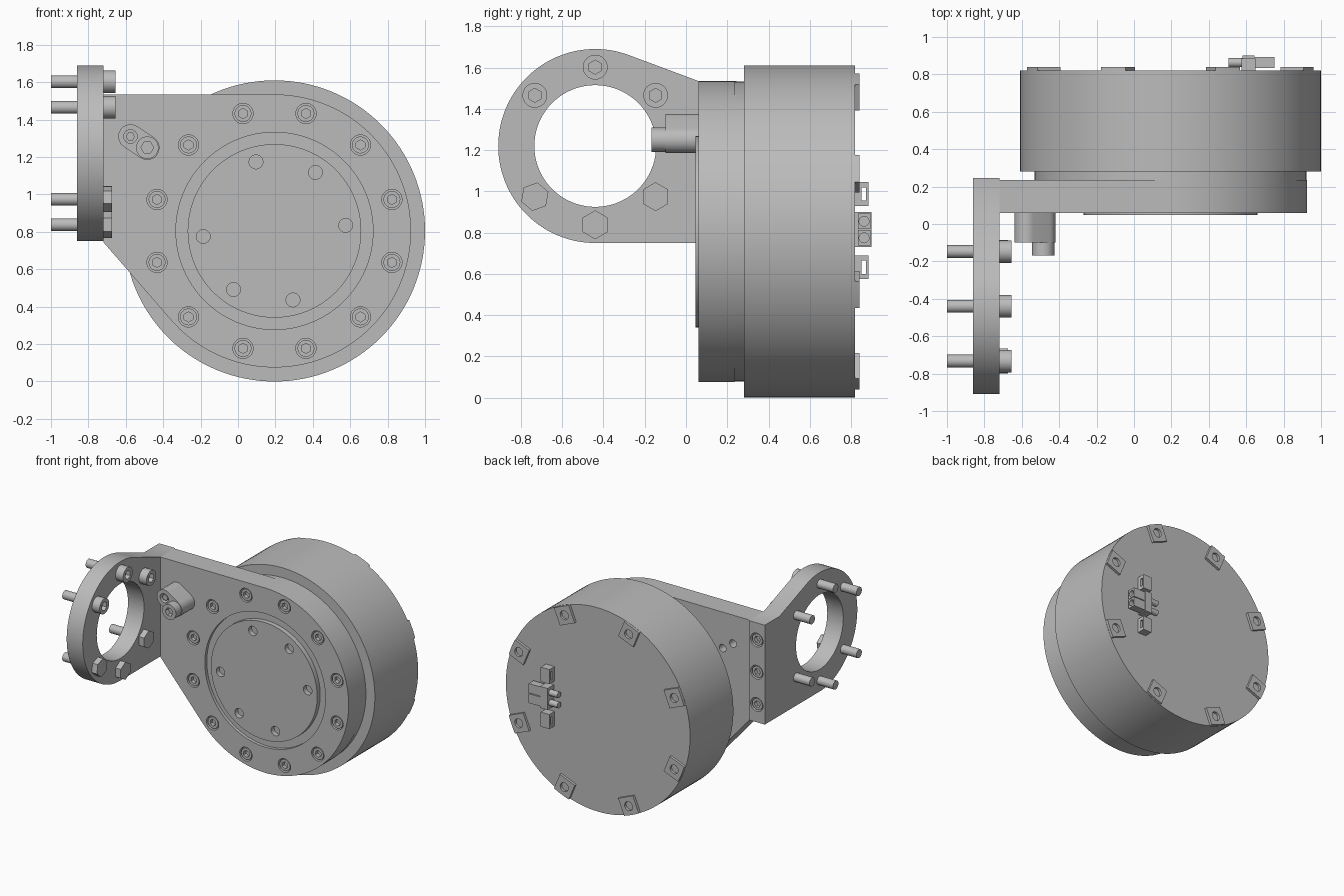
import bpy, bmesh
from math import cos, sin, radians, pi
from mathutils import Vector

if "Cube" in bpy.data.objects:
    bpy.data.objects.remove(bpy.data.objects["Cube"], do_unlink=True)

grey = bpy.data.materials.new("machined_grey")
grey.use_nodes = True
grey.diffuse_color = (0.5, 0.5, 0.5, 1)
grey.node_tree.nodes["Principled BSDF"].inputs["Base Color"].default_value = (0.5, 0.5, 0.5, 1)


# ---- helpers: 2D outlines -------------------------------------------------
def polar(c, r, deg):
    return (c[0] + r * cos(radians(deg)), c[1] + r * sin(radians(deg)))


def arc(c, r, a, b, n=64):
    return [polar(c, r, a + (b - a) * i / n) for i in range(n + 1)]


def circle(c, r, n=32, start=0):
    return [polar(c, r, start + 360 * i / n) for i in range(n)]


def rect(u0, v0, u1, v1):
    return [(u0, v0), (u1, v0), (u1, v1), (u0, v1)]


def circles(centres, r, n=32, start=0):
    return [circle(c, r, n, start) for c in centres]


# ---- helpers: solids ------------------------------------------------------
def raw_prisms(name, outlines, lo, hi, axis):
    """Extrude each outline from lo to hi along the x or y axis."""
    bm = bmesh.new()
    place = {"y": lambda p, w: (p[0], w, p[1]), "x": lambda p, w: (w, p[0], p[1])}[axis]
    for pts in outlines:
        rings = [[bm.verts.new(place(p, w)) for p in pts] for w in (lo, hi)]
        bm.faces.new(rings[0])
        bm.faces.new(rings[1])
        for i in range(len(pts)):
            j = (i + 1) % len(pts)
            bm.faces.new((rings[0][i], rings[0][j], rings[1][j], rings[1][i]))
    bmesh.ops.recalc_face_normals(bm, faces=bm.faces)
    me = bpy.data.meshes.new(name)
    bm.to_mesh(me)
    bm.free()
    me.materials.append(grey)
    ob = bpy.data.objects.new(name, me)
    bpy.context.collection.objects.link(ob)
    return ob


def prisms(name, outlines, lo, hi, axis="y", cuts=()):
    """Prisms with optional pockets; each cut is (outlines, lo, hi)."""
    ob = raw_prisms(name, outlines, lo, hi, axis)
    cutters = []
    for shapes, a, b in cuts:
        cutter = raw_prisms("cutter", shapes, a, b, axis)
        cutter.hide_render = True
        mod = ob.modifiers.new("pocket", "BOOLEAN")
        mod.operation, mod.solver, mod.object = "DIFFERENCE", "EXACT", cutter
        cutters.append(cutter)
    if cutters:
        deps = bpy.context.evaluated_depsgraph_get()
        baked = bpy.data.meshes.new_from_object(ob.evaluated_get(deps))
        ob.modifiers.clear()
        ob.data = baked
        for cutter in cutters:
            bpy.data.objects.remove(cutter, do_unlink=True)
    ob.data.shade_smooth()
    ob.data.set_sharp_from_angle(angle=radians(30))
    return ob


# ---- motor ---------------------------------------------------------------
C = (0.195, 0.805)
prisms("motor_housing", [circle(C, 0.805, 128)], 0.28, 0.82)
prisms("motor_collar", [circle(C, 0.727, 128)], 0.23, 0.285)

# ---- front mounting plate -------------------------------------------------
plate_outline = arc(C, 0.73, 90, -138.7, 96) + [(-0.72, 0.745), (-0.72, 1.535)]
rim_bolts = [polar(C, 0.65, 15 + 30 * i) for i in range(12)]
stop_a, stop_b = (-0.575, 1.31), (-0.485, 1.25)
prisms("mounting_plate", [plate_outline], 0.06, 0.235, cuts=[
    ([circle(C, 0.527, 96)], 0, 0.085),
    (circles(rim_bolts, 0.054), 0, 0.1),
    (circles([stop_a, stop_b], 0.03), 0.15, 0.3)])
prisms("rim_bolts", circles(rim_bolts, 0.045), 0.066, 0.12,
       cuts=[(circles(rim_bolts, 0.027, 6, 30), 0, 0.095)])

# ---- output disc with screw holes ----------------------------------------
holes = [polar(C, 0.382, a + turn) for a in (4.5, 55, 105) for turn in (0, 180)]
prisms("output_disc", [circle(C, 0.464, 96)], 0.047, 0.1,
       cuts=[(circles(holes, 0.037), 0, 0.09)])

# ---- end stop block -------------------------------------------------------
tilt = -33.7
stop_outline = (arc(stop_b, 0.065, tilt - 90, tilt + 90, 20)
                + arc(stop_a, 0.065, tilt + 90, tilt + 270, 20))
prisms("stop_block", [stop_outline], -0.1, 0.07, cuts=[([circle(stop_a, 0.036)], -0.2, -0.04)])
prisms("stop_pin", [circle(stop_a, 0.024, 6)], -0.09, -0.03)
prisms("stop_bolt", [circle(stop_b, 0.06)], -0.168, -0.095,
       cuts=[([circle(stop_b, 0.034, 6)], -0.2, -0.13)])

# ---- side flange with large bore ------------------------------------------
F = (-0.44, 1.22)
flange_outline = arc(F, 0.47, 70.3, 270, 80) + [(0.245, 0.75), (0.245, 1.535), (0.06, 1.535)]
flange = prisms("side_flange", [flange_outline], -0.86, -0.72, "x",
                cuts=[([circle(F, 0.295, 80)], -1, -0.6)])

# Counterbored screws along the rear edge of the flange
edge = [(-0.79, z) for z in (0.89, 1.145, 1.4)]
cutter = raw_prisms("cutter", circles(edge, 0.054), 0.2, 0.3, "y")
mod = flange.modifiers.new("counterbores", "BOOLEAN")
mod.operation, mod.solver, mod.object = "DIFFERENCE", "EXACT", cutter
flange.data = bpy.data.meshes.new_from_object(
    flange.evaluated_get(bpy.context.evaluated_depsgraph_get()))
flange.modifiers.clear()
bpy.data.objects.remove(cutter, do_unlink=True)
flange.data.set_sharp_from_angle(angle=radians(30))
prisms("edge_screws", circles(edge, 0.044), 0.19, 0.238,
       cuts=[(circles(edge, 0.027, 6), 0.21, 0.3)])

# ---- flange bolts: socket heads above, hex heads below --------------------
upper = [polar(F, 0.382, a) for a in (40, 90, 140)]
lower = [polar(F, 0.382, a) for a in (220, 270, 320)]
prisms("flange_bolt_shafts", circles(upper + lower, 0.034, 24), -1, -0.85, "x")
prisms("socket_heads", circles(upper, 0.06), -0.725, -0.655, "x",
       cuts=[(circles(upper, 0.034, 6, 30), -0.69, -0.6)])
prisms("hex_heads", [circle(c, 0.07, 6, s) for c, s in zip(lower, (20, 30, 30))],
       -0.725, -0.675, "x")

# ---- rear tabs around the housing rim -------------------------------------
tabs, tab_holes = [], []
for i in range(8):
    a = 22.5 + 45 * i
    out, side = Vector((cos(radians(a)), sin(radians(a)))), Vector((-sin(radians(a)), cos(radians(a))))
    inner = [tuple(Vector(C) + out * 0.665 + side * s) for s in (0.07, -0.07)]
    tabs.append(arc(C, 0.803, a - 5, a + 5, 8) + inner)
    tab_holes.append(polar(C, 0.735, a))
prisms("rear_tabs", tabs, 0.81, 0.84, cuts=[(circles(tab_holes, 0.035), 0.815, 0.9)])

# ---- rear connectors ------------------------------------------------------
prisms("connector_body", [rect(0.82, 0.73, 0.9, 0.9)], 0.58, 0.645, "x")
plugs = [(0.863, 0.775), (0.863, 0.855)]
prisms("connector_sockets", [rect(y - 0.03, z - 0.037, y + 0.03, z + 0.037) for y, z in plugs],
       0.64, 0.75, "x", cuts=[(circles(plugs, 0.024, 24), 0.68, 0.8)])
prisms("connector_pins", circles(plugs, 0.024, 24), 0.505, 0.59, "x")
for name, z in (("lower_socket", 0.575), ("upper_socket", 0.93)):
    prisms(name, [rect(0.815, z, 0.885, z + 0.115)], 0.575, 0.65, "x",
           cuts=[([rect(0.85, z + 0.025, 0.872, z + 0.09)], 0.5, 0.7)])
